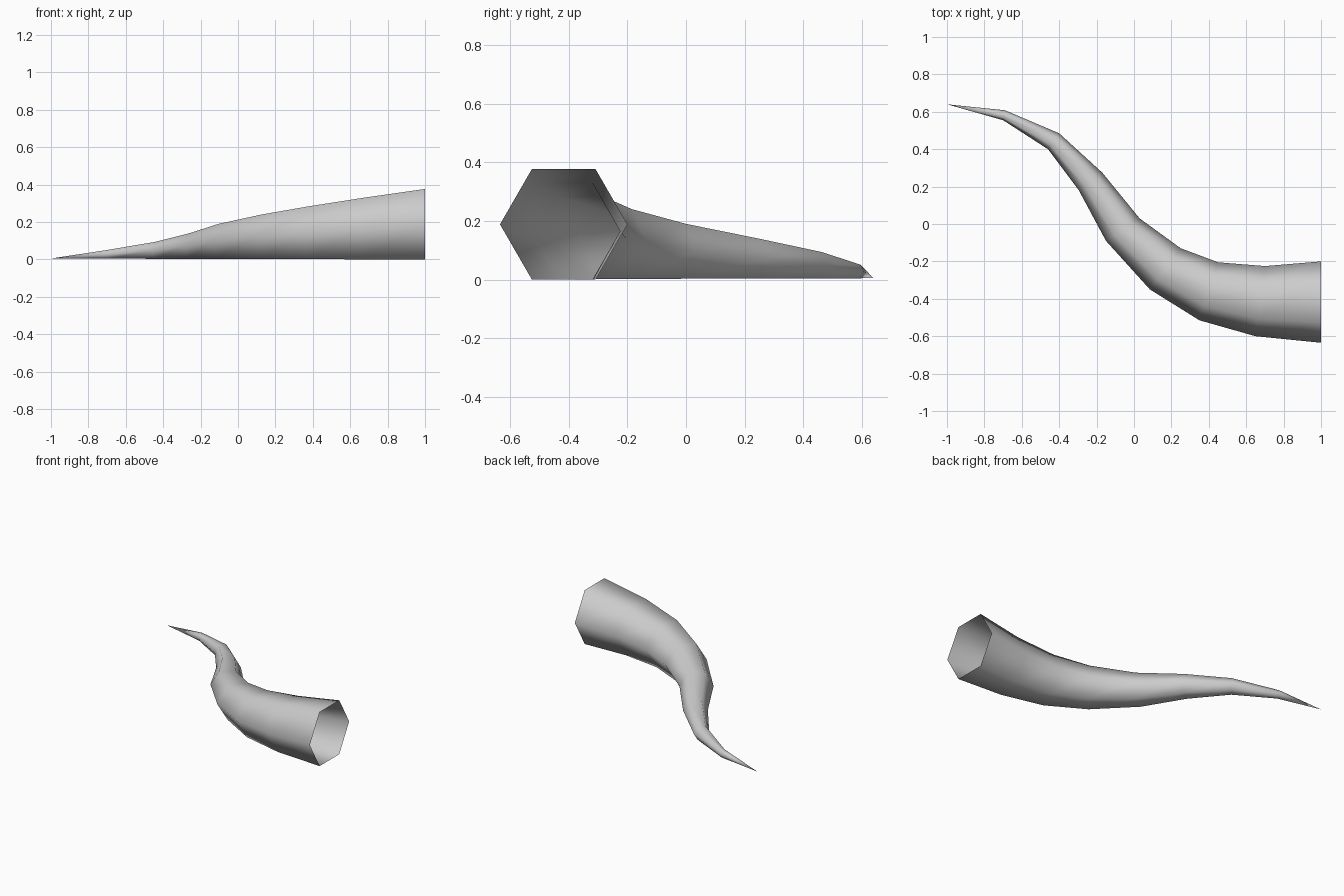
import bpy
import bmesh
from math import cos, sin, pi
from mathutils import Vector

cube = bpy.data.objects.get("Cube")
if cube:
    bpy.data.objects.remove(cube, do_unlink=True)

# Plain grey material
grey = bpy.data.materials.new("light_grey")
grey.use_nodes = True
colour = (0.6, 0.6, 0.6, 1)
grey.diffuse_color = colour
grey.node_tree.nodes["Principled BSDF"].inputs["Base Color"].default_value = colour

# Outer and inner side points of each ring, seen from above, mouth to tip
back_side = [(1, -0.2), (0.70, -0.225), (0.45, -0.205), (0.25, -0.13),
             (0.03, 0.03), (-0.17, 0.275), (-0.40, 0.485), (-0.69, 0.608)]
front_side = [(1, -0.635), (0.65, -0.6), (0.35, -0.515), (0.085, -0.35),
              (-0.15, -0.09), (-0.295, 0.18), (-0.46, 0.4), (-0.70, 0.555)]
tip = Vector((-1, 0.64, 0.005))
SIDES = 6

# Horn: hexagonal rings resting on the ground, bridged into an open tube
bm = bmesh.new()
rings = []
for a, b in zip(back_side, front_side):
    a, b = Vector((*a, 0)), Vector((*b, 0))
    centre, half = (a + b) / 2, (a - b) / 2
    floor = 0.0025 * (1 - centre.x)
    rise = half.length * sin(pi / 3)
    ring = []
    for i in range(SIDES):
        angle = 2 * pi * i / SIDES
        height = floor + rise + half.length * sin(angle)
        ring.append(bm.verts.new(centre + half * cos(angle) + Vector((0, 0, height))))
    rings.append(ring)

for r, s in zip(rings, rings[1:]):
    for i in range(SIDES):
        j = (i + 1) % SIDES
        bm.faces.new((r[i], r[j], s[j], s[i]))

# Pointed end
point = bm.verts.new(tip)
for i in range(SIDES):
    bm.faces.new((rings[-1][i], rings[-1][(i + 1) % SIDES], point))

# Outward normals: the first face lies on the upper back
bm.normal_update()
bm.faces.ensure_lookup_table()
if bm.faces[0].normal.z < 0:
    bmesh.ops.reverse_faces(bm, faces=bm.faces[:])
for face in bm.faces:
    face.smooth = True

mesh = bpy.data.meshes.new("horn")
bm.to_mesh(mesh)
bm.free()
mesh.materials.append(grey)
horn = bpy.data.objects.new("horn", mesh)
bpy.context.collection.objects.link(horn)
